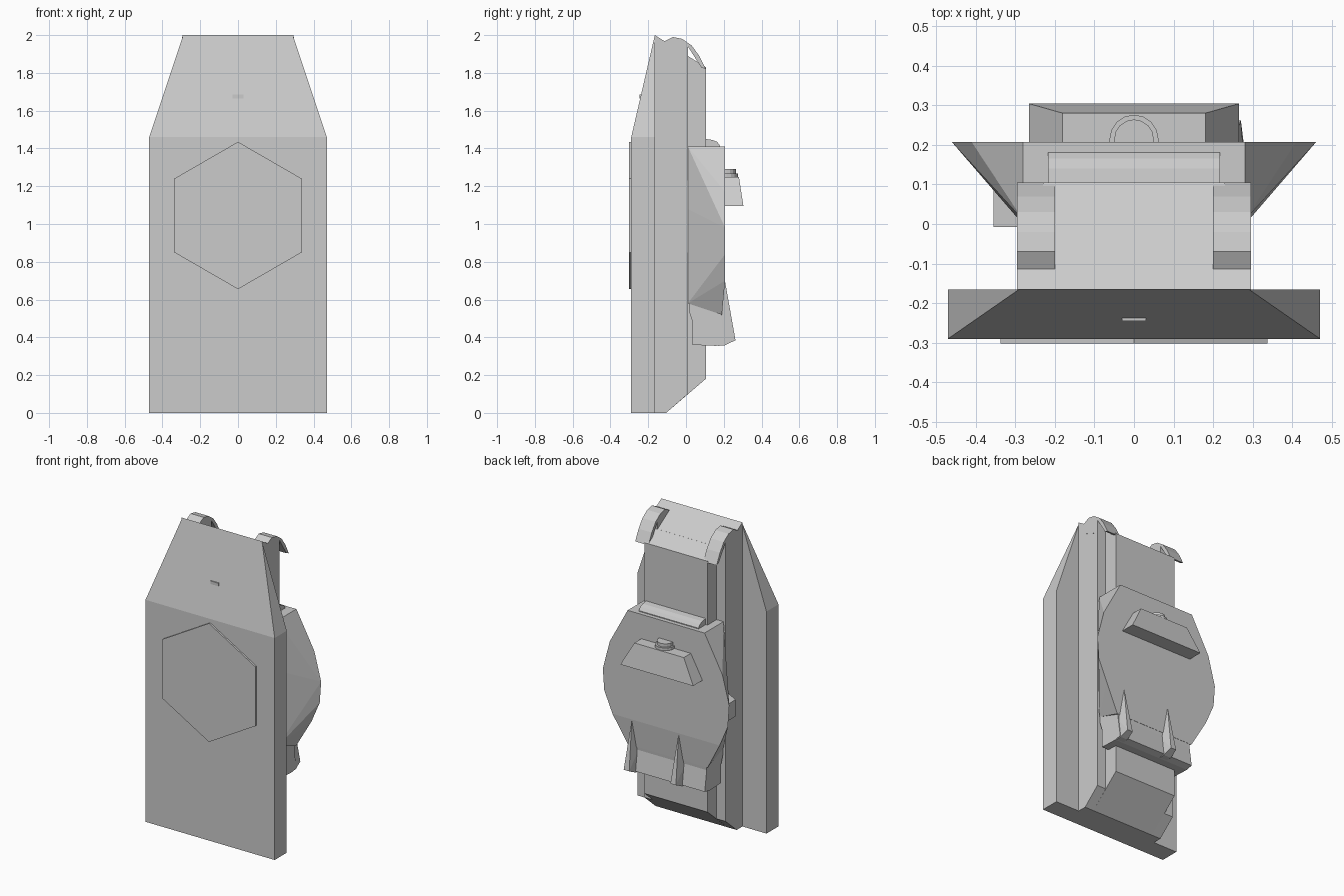
import bpy, bmesh, math
from mathutils import Vector

if "Cube" in bpy.data.objects:
    bpy.data.objects.remove(bpy.data.objects["Cube"], do_unlink=True)

grey = bpy.data.materials.new("plain_grey")
grey.use_nodes = True
grey.diffuse_color = (0.6, 0.6, 0.6, 1)
grey.node_tree.nodes["Principled BSDF"].inputs["Base Color"].default_value = grey.diffuse_color


def finish(name, bm):
    bmesh.ops.recalc_face_normals(bm, faces=bm.faces)
    mesh = bpy.data.meshes.new(name)
    bm.to_mesh(mesh)
    bm.free()
    mesh.materials.append(grey)
    ob = bpy.data.objects.new(name, mesh)
    bpy.context.collection.objects.link(ob)
    return ob


def prism(name, pts, axis, lo, hi):
    """Extrude a closed profile along one axis; pts are the other two coordinates."""
    bm = bmesh.new()

    def vert(p, d):
        c = list(p)
        c.insert("xyz".index(axis), d)
        return bm.verts.new(c)

    face = bm.faces.new([vert(p, lo) for p in pts])
    out = bmesh.ops.extrude_face_region(bm, geom=[face])
    shift = Vector([hi - lo if a == axis else 0 for a in "xyz"])
    bmesh.ops.translate(bm, vec=shift, verts=[v for v in out["geom"] if isinstance(v, bmesh.types.BMVert)])
    return finish(name, bm)


def hull(name, pts):
    """Convex solid around a few corner points."""
    bm = bmesh.new()
    for p in pts:
        bm.verts.new(p)
    bmesh.ops.convex_hull(bm, input=bm.verts)
    bmesh.ops.dissolve_limit(bm, angle_limit=0.02, verts=bm.verts, edges=bm.edges)
    return finish(name, bm)


def box(name, x, y, z):
    return hull(name, [(a, b, c) for a in x for b in y for c in z])


# Front plate: tapered top that slopes back to a thin edge
hull("front_plate",
     [(s * x, y, z) for s in (-1, 1)
      for x, y, z in [(0.47, -0.29, 0), (0.47, -0.165, 0), (0.47, -0.29, 1.46),
                      (0.47, -0.165, 1.46), (0.29, -0.165, 2)]])

# Raised hexagon and small tab on the front
prism("hexagon_panel",
      [(0.39 * math.sin(i * math.pi / 3), 1.045 + 0.39 * math.cos(i * math.pi / 3)) for i in range(6)],
      "y", -0.302, -0.285)
box("front_tab", (-0.03, 0.03), (-0.245, -0.22), (1.665, 1.685))

# Body behind the plate, with a narrower raised spine
prism("body", [(-0.17, 0), (-0.105, 0), (0.01, 0.1), (0.01, 1.89), (-0.165, 2)], "x", -0.295, 0.295)
prism("spine", [(-0.15, 0), (-0.105, 0), (0.105, 0.18), (0.105, 1.83), (-0.15, 1.99)], "x", -0.23, 0.23)

# Curved hooks over the top corners
hook = [(-0.12, 1.965), (-0.07, 1.99), (-0.02, 1.98), (0.03, 1.945), (0.07, 1.89),
        (0.105, 1.82), (0.08, 1.83), (0.01, 1.94), (0.01, 1.85), (-0.12, 1.9)]
for side, lo, hi in (("right", -0.296, -0.2), ("left", 0.2, 0.296)):
    prism(side + "_hook", hook, "x", lo, hi)

# Flared rear pack: wide rear face narrowing to a slim mount
rim = [(0.28, 1.41), (0.41, 1.17), (0.46, 0.98), (0.45, 0.84), (0.39, 0.7)]
corners = [(x, 0.207, z) for x, z in rim]
corners += [(0.29, 0.19, 0.52), (0.28, 0.01, 1.41), (0.29, 0.01, 1.08), (0.28, 0.01, 0.58)]
hull("rear_pack", [(s * x, y, z) for s in (-1, 1) for x, y, z in corners])

# Foot under the pack, with two wedge fins
prism("pack_foot", [(0.015, 0.62), (0.205, 0.68), (0.185, 0.5), (0.205, 0.365),
                    (0.16, 0.355), (0.035, 0.36), (0.035, 0.48), (0.015, 0.54)], "x", -0.28, 0.28)
for i, x in enumerate((0.25, -0.09)):
    hull("fin_%d" % (i + 1),
         [(x, 0.206, 0.7), (x, 0.18, 0.7)]
         + [(x + d, y, z) for d in (-0.027, 0.027) for y, z in ((0.17, 0.5), (0.17, 0.355), (0.205, 0.357))]
         + [(x + d, 0.262, 0.385) for d in (-0.02, 0.02)])

# Rounded bar on top of the pack
bar = [(0.105, 1.4), (0.18, 1.4), (0.18, 1.415), (0.165, 1.435), (0.14, 1.445), (0.105, 1.45)]
prism("top_bar", bar, "x", -0.217, 0.217)

# Trapezoid ledge with a half-round knob
hull("rear_ledge",
     [(s * x, y, z) for s in (-1, 1)
      for x, y, z in [(0.18, 0.2, 1.25), (0.18, 0.28, 1.25), (0.265, 0.2, 1.095), (0.265, 0.304, 1.095)]])
for name, r, lo, hi in (("knob_base", 0.062, 1.24, 1.268), ("knob_cap", 0.05, 1.26, 1.29)):
    arc = [(r * math.cos(i * math.pi / 8), 0.214 + r * math.sin(i * math.pi / 8)) for i in range(9)]
    prism(name, [(r, 0.2)] + arc + [(-r, 0.2)], "z", lo, hi)

# Small side lug
prism("side_lug", [(-0.28, 0.95), (-0.355, 0.91), (-0.355, 0.8), (-0.28, 0.75)], "y", -0.008, 0.09)
